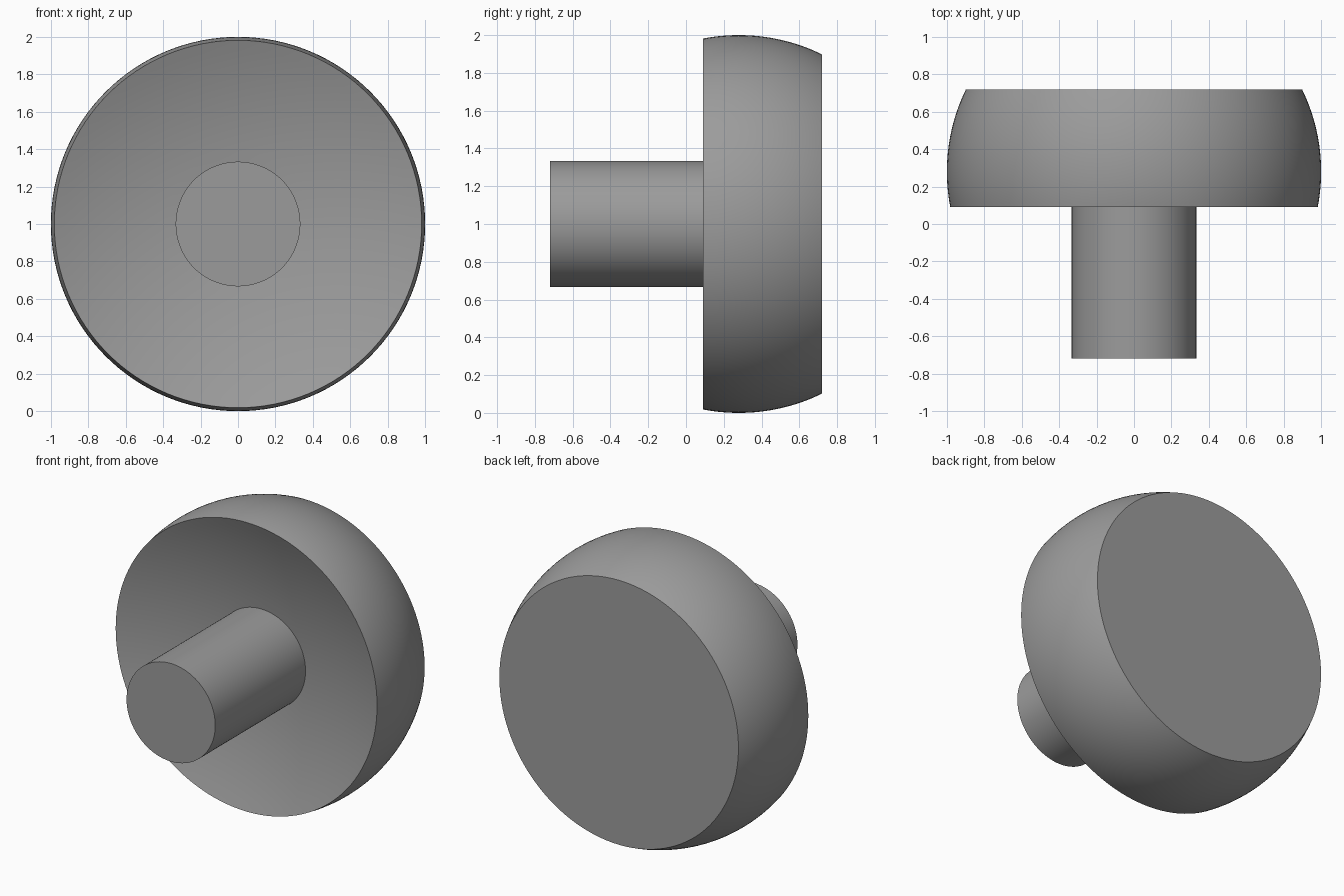
import bpy, bmesh, math
from mathutils import Matrix, Vector

if "Cube" in bpy.data.objects:
    bpy.data.objects.remove(bpy.data.objects["Cube"])

SEGMENTS = 128
STEM_R, STEM_FRONT = 0.333, -0.72
HEAD_Y, HEAD_R = 0.28, 1.0          # centre and radius of the ball-shaped rim
RIM_Y, BACK_Y = 0.09, 0.72
RIM_R = math.sqrt(HEAD_R**2 - (HEAD_Y - RIM_Y)**2)
DISH_R = 2.78                        # radius of the hollow front face


def dish_y(r):
    return RIM_Y + math.sqrt(DISH_R**2 - r**2) - math.sqrt(DISH_R**2 - RIM_R**2)


# Profile as (radius, y): stem, hollow dish, rounded rim, flat back
profile = [(0, STEM_FRONT), (STEM_R, STEM_FRONT)]
for i in range(13):
    r = STEM_R + (RIM_R - STEM_R) * i / 12
    profile.append((r, dish_y(r)))
a0 = math.asin((RIM_Y - HEAD_Y) / HEAD_R)
a1 = math.asin((BACK_Y - HEAD_Y) / HEAD_R)
for i in range(1, 25):
    a = a0 + (a1 - a0) * i / 24
    profile.append((HEAD_R * math.cos(a), HEAD_Y + HEAD_R * math.sin(a)))
profile.append((0, BACK_Y))

# Turn the profile around the y axis
bm = bmesh.new()
verts = [bm.verts.new((r, y, 0)) for r, y in profile]
edges = [bm.edges.new(pair) for pair in zip(verts, verts[1:])]
bmesh.ops.spin(bm, geom=verts + edges, cent=(0, 0, 0), axis=(0, 1, 0),
               angle=2 * math.pi, steps=SEGMENTS, use_merge=False)
bmesh.ops.remove_doubles(bm, verts=bm.verts, dist=1e-5)
bmesh.ops.transform(bm, matrix=Matrix.Translation(Vector((0, 0, 1))), verts=bm.verts)
bmesh.ops.recalc_face_normals(bm, faces=bm.faces)
mesh = bpy.data.meshes.new("knob")
bm.to_mesh(mesh)
bm.free()

knob = bpy.data.objects.new("knob", mesh)
bpy.context.collection.objects.link(knob)

# Single grey finish
grey = bpy.data.materials.new("mid grey")
grey.diffuse_color = (0.33, 0.33, 0.33, 1)
grey.use_nodes = True
grey.node_tree.nodes["Principled BSDF"].inputs["Base Color"].default_value = grey.diffuse_color
mesh.materials.append(grey)

# Smooth curves, crisp edges
bpy.context.view_layer.objects.active = knob
knob.select_set(True)
bpy.ops.object.shade_smooth_by_angle(angle=math.radians(30))
